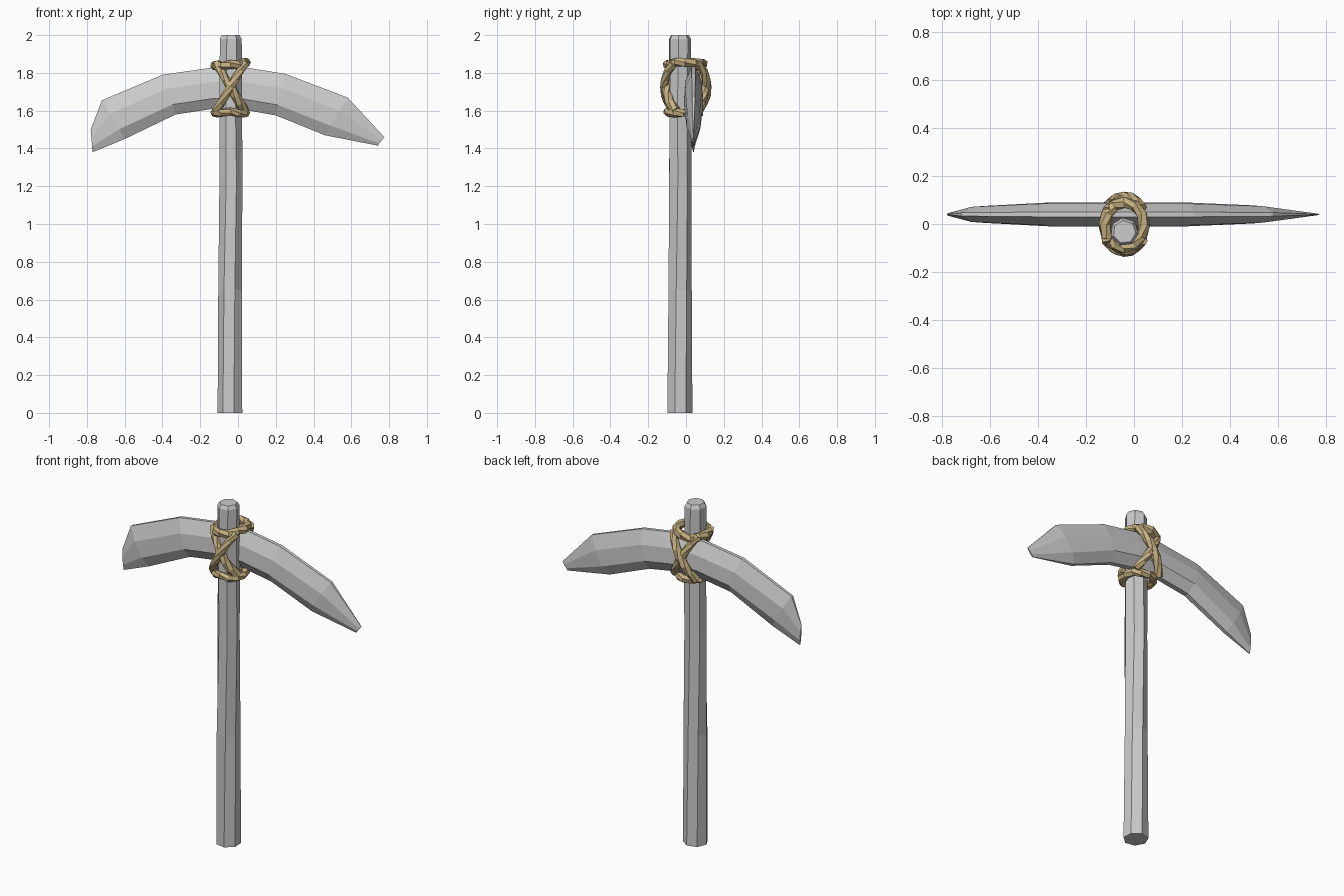
import bpy, bmesh, math, random
from mathutils import Vector

random.seed(4)
if "Cube" in bpy.data.objects:
    bpy.data.objects.remove(bpy.data.objects["Cube"])


def material(name, rgb):
    m = bpy.data.materials.new(name)
    m.use_nodes = True
    m.diffuse_color = (*rgb, 1)
    m.node_tree.nodes["Principled BSDF"].inputs["Base Color"].default_value = (*rgb, 1)
    return m


grey = material("stone grey", (0.6, 0.6, 0.6))
tan = material("rope tan", (0.57, 0.44, 0.22))


def loft(name, rings, mat):
    """Skin a list of equal-sized point rings and cap both ends."""
    bm = bmesh.new()
    loops = [[bm.verts.new(p) for p in ring] for ring in rings]
    n = len(loops[0])
    for a, b in zip(loops, loops[1:]):
        for i in range(n):
            j = (i + 1) % n
            bm.faces.new((a[i], a[j], b[j], b[i]))
    bm.faces.new(loops[0])
    bm.faces.new(loops[-1])
    bmesh.ops.recalc_face_normals(bm, faces=bm.faces)
    mesh = bpy.data.meshes.new(name)
    bm.to_mesh(mesh)
    bm.free()
    mesh.materials.append(mat)
    ob = bpy.data.objects.new(name, mesh)
    bpy.context.collection.objects.link(ob)
    return ob


def rope(name, points, cyclic=False):
    """Faceted, twisted tube along a path."""
    cu = bpy.data.curves.new(name, "CURVE")
    cu.dimensions = "3D"
    cu.bevel_depth = 0.024
    cu.bevel_resolution = 1
    cu.use_fill_caps = True
    sp = cu.splines.new("POLY")
    sp.points.add(len(points) - 1)
    sp.use_cyclic_u = cyclic
    sp.use_smooth = False
    for i, (pt, p) in enumerate(zip(sp.points, points)):
        pt.co = (*p, 1)
        pt.tilt = i * math.pi / 6
        pt.radius = random.uniform(0.85, 1.1)
    cu.materials.append(tan)
    ob = bpy.data.objects.new(name, cu)
    bpy.context.collection.objects.link(ob)
    bpy.ops.object.select_all(action="DESELECT")
    ob.select_set(True)
    bpy.context.view_layer.objects.active = ob
    bpy.ops.object.convert(target="MESH")


# Handle: rough-hewn seven-sided shaft with a chamfered top
CX, CY, SIDES = -0.04, -0.033, 7
shaft = []
for z, r, twist in ((0, 0.068, 0), (0.65, 0.066, 0.1), (1.25, 0.063, 0.25),
                    (1.6, 0.061, 0.2), (1.98, 0.06, 0.3), (2.0, 0.048, 0.3)):
    ring = []
    for i in range(SIDES):
        a = math.tau * i / SIDES + twist - 1.3
        k = r * (random.uniform(0.95, 1.04) if 0 < z < 1.9 else 1)
        ring.append((CX + k * math.cos(a), CY + k * math.sin(a), z))
    shaft.append(ring)
loft("handle", shaft, grey)

# Head: curved blade, each station is upper edge, lower edge, half thickness
stations = [
    ((-0.78, 1.50), (-0.77, 1.38), 0.006),
    ((-0.72, 1.655), (-0.60, 1.45), 0.035),
    ((-0.40, 1.79), (-0.33, 1.58), 0.05),
    ((-0.12, 1.83), (-0.13, 1.61), 0.05),
    ((0.03, 1.83), (0.03, 1.605), 0.05),
    ((0.25, 1.795), (0.20, 1.575), 0.05),
    ((0.58, 1.67), (0.46, 1.47), 0.038),
    ((0.775, 1.46), (0.74, 1.415), 0.004),
]
half = [(0.2, 1), (0.9, 0.65), (1, 0.25), (0.3, 0)]
section = half + [(-w, v) for w, v in reversed(half)]
blade = []
for top, low, t in stations:
    top, low = Vector(top), Vector(low)
    ring = []
    for w, v in section:
        p = low.lerp(top, v)
        ring.append((p.x, 0.04 + w * t, p.y))
    blade.append(ring)
loft("pick_head", blade, grey)


# Rope bindings: a ring above and below the head
def hoop(name, z, y_front, y_back, tilt):
    mid, ry = (y_front + y_back) / 2, (y_back - y_front) / 2
    pts = []
    for i in range(12):
        a = math.tau * i / 12
        x = 0.083 * math.cos(a)
        pts.append((CX + x, mid + ry * math.sin(a),
                    z + tilt * x + random.uniform(-0.006, 0.006)))
    rope(name, pts, True)


hoop("upper_rope_ring", 1.845, -0.1, 0.09, 0.1)
hoop("lower_rope_ring", 1.59, -0.1, 0.07, 0.0)

# Crossed lashings on the front and back
for face, y0, bulge in (("front", -0.06, -0.05), ("back", 0.06, 0.045)):
    for side, s in (("rising", 1), ("falling", -1)):
        pts = []
        for i in range(7):
            u = i / 6
            lift = 0.006 * s if face == "back" else -0.006 * s
            pts.append((CX + s * 0.15 * (u - 0.5),
                        y0 + bulge * math.sin(math.pi * u) ** 0.7 + lift,
                        1.6 + 0.25 * u))
        rope(f"{face}_{side}_lashing", pts)
